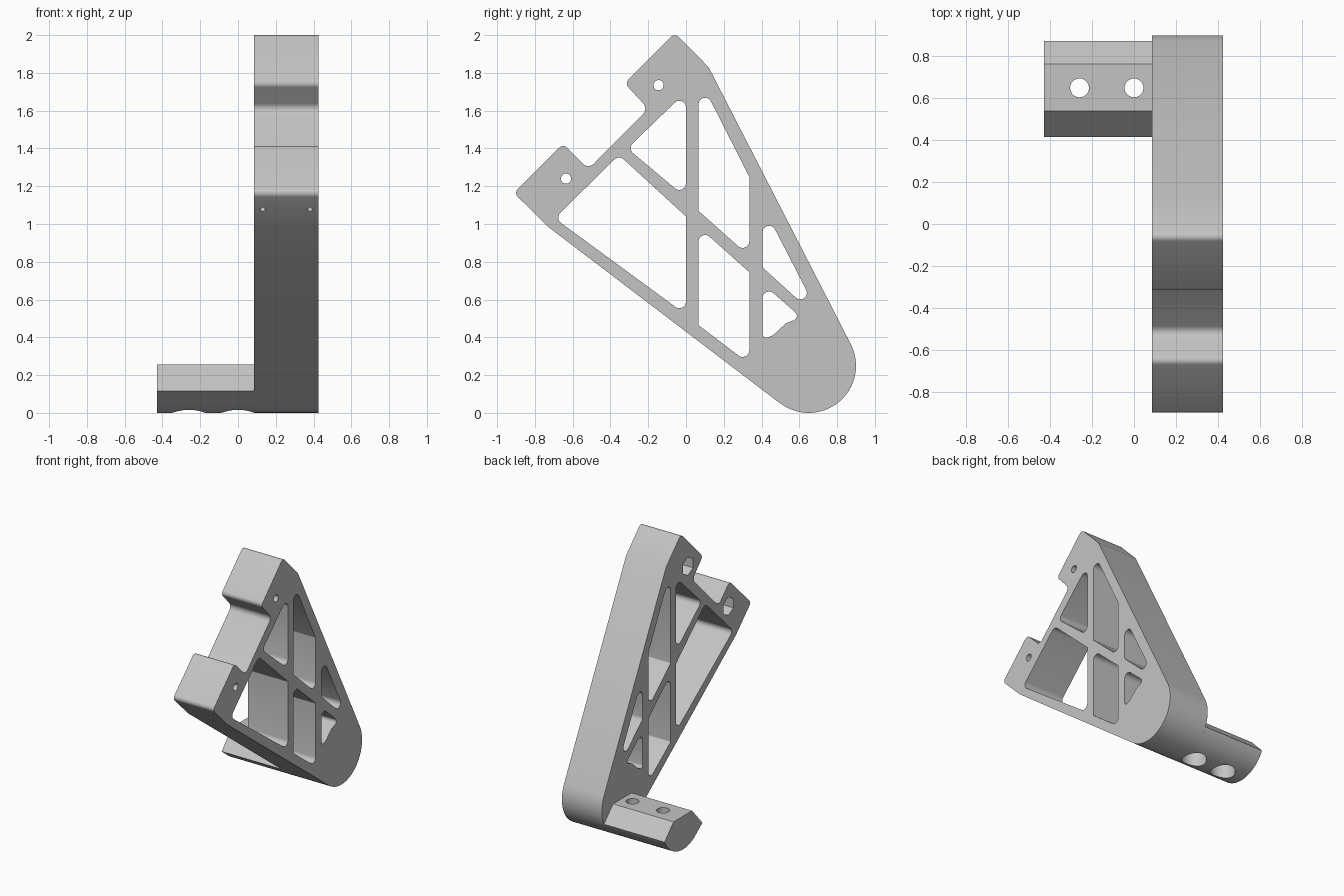
import bpy, bmesh, math
from mathutils import Vector, Matrix

if "Cube" in bpy.data.objects:
    bpy.data.objects.remove(bpy.data.objects["Cube"], do_unlink=True)

grey = bpy.data.materials.new("light_grey")
grey.use_nodes = True
COLOUR = (0.55, 0.55, 0.55, 1)
grey.diffuse_color = COLOUR
grey.node_tree.nodes["Principled BSDF"].inputs["Base Color"].default_value = COLOUR


def fillet(corners, steps=6):
    """Round each (y, z, radius) corner with a tangent arc."""
    out = []
    n = len(corners)
    for i, (y, z, r) in enumerate(corners):
        p = Vector((y, z))
        if r == 0:
            out.append(p)
            continue
        a = Vector(corners[i - 1][:2]) - p
        b = Vector(corners[(i + 1) % n][:2]) - p
        half = a.angle(b) / 2
        reach = min(r / math.tan(half), a.length * 0.49, b.length * 0.49)
        r = reach * math.tan(half)
        a.normalize()
        b.normalize()
        c = p + (a + b).normalized() * (r / math.sin(half))
        s, e = p + a * reach - c, p + b * reach - c
        sweep = s.angle(e)
        for k in range(steps + 1):
            t = k / steps
            out.append(c + (s * math.sin((1 - t) * sweep) + e * math.sin(t * sweep)) / math.sin(sweep))
    return out


def arc(cy, cz, r, start, end, steps):
    return [Vector((cy + r * math.cos(t), cz + r * math.sin(t)))
            for t in (math.radians(start + (end - start) * k / steps) for k in range(steps + 1))]


def finish(name, bm):
    bmesh.ops.recalc_face_normals(bm, faces=bm.faces)
    mesh = bpy.data.meshes.new(name)
    bm.to_mesh(mesh)
    bm.free()
    mesh.materials.append(grey)
    ob = bpy.data.objects.new(name, mesh)
    bpy.context.collection.objects.link(ob)
    return ob


def prism(name, points, x0, x1):
    """Extrude a (y, z) outline along x."""
    bm = bmesh.new()
    face = bm.faces.new([bm.verts.new((x0, p[0], p[1])) for p in points])
    new = bmesh.ops.extrude_face_region(bm, geom=[face])["geom"]
    bmesh.ops.translate(bm, vec=(x1 - x0, 0, 0),
                        verts=[v for v in new if isinstance(v, bmesh.types.BMVert)])
    return finish(name, bm)


def rod(name, start, direction, length, radius, sides=32):
    """Cylinder from a start point along a direction."""
    d = Vector(direction).normalized()
    bm = bmesh.new()
    bmesh.ops.create_cone(bm, cap_ends=True, segments=sides, radius1=radius, radius2=radius, depth=length,
                          matrix=Matrix.Translation(Vector(start) + d * length / 2)
                          @ d.to_track_quat('Z', 'Y').to_matrix().to_4x4())
    return finish(name, bm)


def cut(target, cutter):
    cutter.hide_render = True
    mod = target.modifiers.new("cut", 'BOOLEAN')
    mod.operation, mod.solver, mod.object = 'DIFFERENCE', 'EXACT', cutter
    bpy.context.view_layer.objects.active = target
    bpy.ops.object.modifier_apply(modifier=mod.name)
    bpy.data.objects.remove(cutter, do_unlink=True)


X0, X1 = 0.085, 0.425       # plate thickness
HUB = (0.65, 0.25, 0.25)    # rounded lower end

# Side plate: clamp blocks and notch, then the round lower end
outline = fillet([(0.499, 0.05, 0), (-0.73, 0.985, 0), (-0.912, 1.165, 0.03), (-0.65, 1.425, 0.03),
                  (-0.517, 1.29, 0.04), (-0.2, 1.61, 0.04), (-0.325, 1.745, 0.03),
                  (-0.06, 2.012, 0.03), (0.12, 1.83, 0)])
plate = prism("side_plate", outline + arc(*HUB, 27, -126, 28), X0, X1)

# Lightening pockets between the ribs
R = 0.035
pockets = [
    [(-0.31, 1.4), (0, 1.7), (0, 1.14)],
    [(-0.355, 1.365), (0, 1.04), (0, 0.52), (-0.695, 1.03)],
    [(0.066, 1.78), (0.335, 1.25), (0.335, 0.83), (0.066, 1.07)],
    [(0.066, 0.985), (0.335, 0.745), (0.335, 0.26), (0.066, 0.465)],
    [(0.405, 1.1), (0.725, 0.48), (0.405, 0.77)],
    [(0.405, 0.685), (0.61, 0.505), (0.53, 0.475), (0.46, 0.41), (0.405, 0.39)],
]
for shape in pockets:
    rounded = []
    for i, (y, z) in enumerate(shape):
        a = Vector(shape[i - 1]) - Vector((y, z))
        b = Vector(shape[(i + 1) % len(shape)]) - Vector((y, z))
        rounded.append((y, z, 0.01 if a.angle(b) > 2.2 and len(shape) == 4 else R))
    cut(plate, prism("pocket_cutter", fillet(rounded), X0 - 0.1, X1 + 0.1))

# Bolt holes with hexagonal nut recesses on the inner side
for y, z in ((-0.145, 1.735), (-0.635, 1.24)):
    cut(plate, prism("bolt_cutter", arc(y, z, 0.027, 0, 345, 23), X0 - 0.1, X1 + 0.1))
    cut(plate, prism("nut_cutter", arc(y, z, 0.07, 30, 330, 5), X0 - 0.1, X0 + 0.2))

# Pin holes in the lower front chamfer
for x in (0.13, 0.38):
    cut(plate, rod("pin_cutter", (x, -0.855, 1.045), (0, 1, 1), 0.17, 0.014, 16))

# Foot: round underside, flat top with two chamfers
foot_shape = [(0.875, 0.141), (0.765, 0.255), (0.54, 0.255), (0.415, 0.115)]
foot = prism("foot", foot_shape + arc(*HUB, -127, -26, 20), -0.43, X0)

# Screw holes with counterbores from below
for x in (-0.26, 0):
    cut(foot, rod("screw_cutter", (x, 0.65, -0.1), (0, 0, 1), 0.5, 0.045))
    cut(foot, rod("counterbore_cutter", (x, 0.65, -0.1), (0, 0, 1), 0.22, 0.088))

# Smooth the fillets and keep the edges sharp
bpy.ops.object.select_all(action='DESELECT')
for ob in (plate, foot):
    ob.select_set(True)
bpy.context.view_layer.objects.active = plate
bpy.ops.object.shade_smooth_by_angle(angle=math.radians(30))
